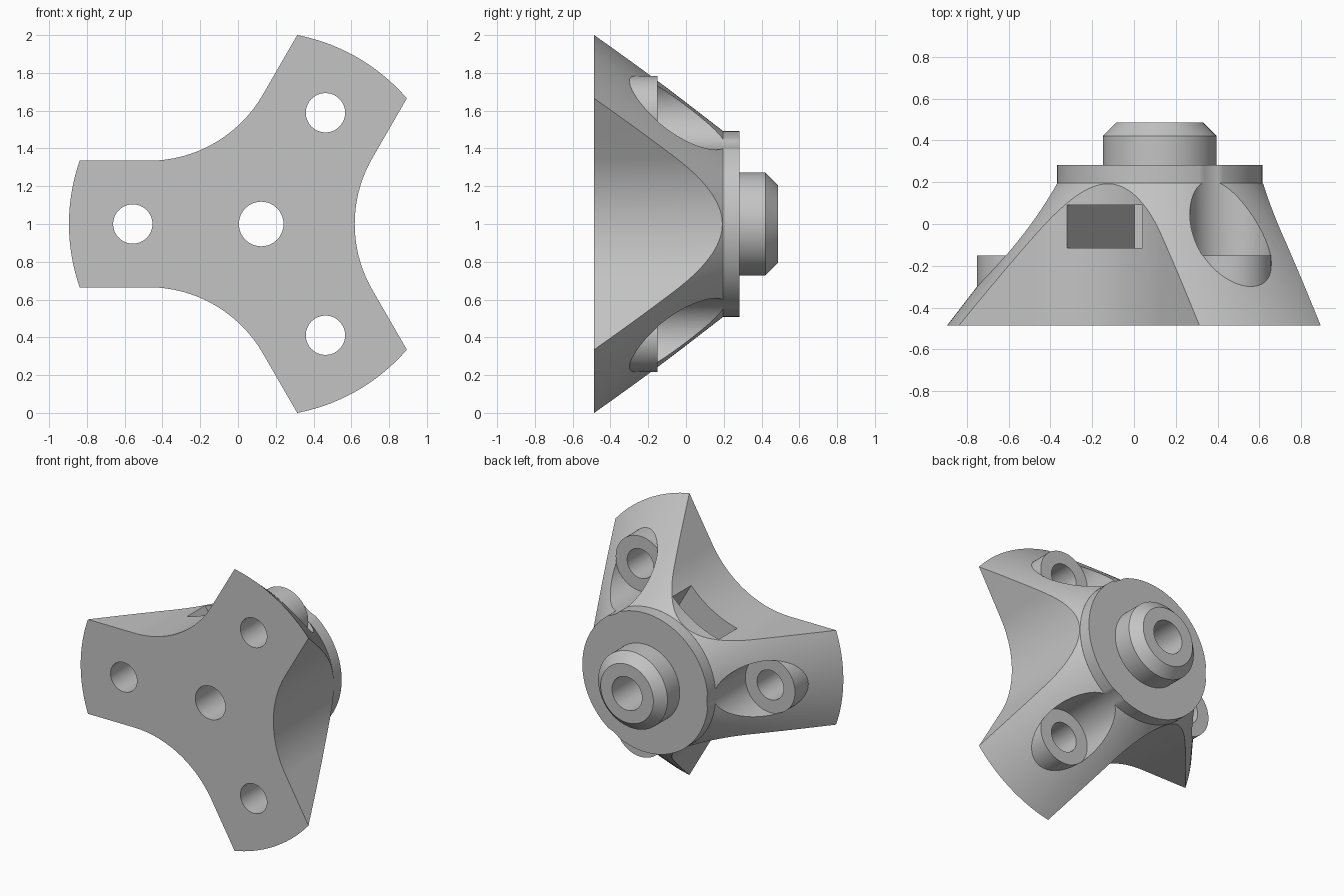
import bpy
import bmesh
from math import sin, cos, radians, pi

if "Cube" in bpy.data.objects:
    bpy.data.objects.remove(bpy.data.objects["Cube"])

CX, CZ = 0.123, 1.0          # main axis, running along y
FRONT, SHOULDER, BACK = -0.486, 0.195, 0.486
ARMS = (60, 180, 300)
ARM_HALF, BOLT_RADIUS = 0.335, 0.68

grey = bpy.data.materials.new("plain grey")
grey.use_nodes = True
grey.diffuse_color = (0.55, 0.55, 0.55, 1)
grey.node_tree.nodes["Principled BSDF"].inputs["Base Color"].default_value = (0.55, 0.55, 0.55, 1)


def turn(u, w, deg):
    a = radians(deg)
    return u * cos(a) - w * sin(a), u * sin(a) + w * cos(a)


def circle(r, centre=(0, 0), n=96):
    return [(centre[0] + r * cos(2 * pi * i / n), centre[1] + r * sin(2 * pi * i / n))
            for i in range(n)]


def loft(name, sections):
    """Closed solid through (y, outline) sections along the main axis."""
    bm = bmesh.new()
    rings = [[bm.verts.new((CX + u, y, CZ + w)) for u, w in pts] for y, pts in sections]
    for a, b in zip(rings, rings[1:]):
        for i in range(len(a)):
            j = (i + 1) % len(a)
            bm.faces.new((a[i], a[j], b[j], b[i]))
    bm.faces.new(rings[0])
    bm.faces.new(rings[-1])
    bmesh.ops.recalc_face_normals(bm, faces=bm.faces)
    mesh = bpy.data.meshes.new(name)
    bm.to_mesh(mesh)
    bm.free()
    mesh.materials.append(grey)
    obj = bpy.data.objects.new(name, mesh)
    bpy.context.collection.objects.link(obj)
    return obj


def cylinder(name, r, y0, y1, centre=(0, 0), n=64):
    outline = circle(r, centre, n)
    return loft(name, [(y0, outline), (y1, outline)])


def combine(target, tool, operation):
    mod = target.modifiers.new(operation, 'BOOLEAN')
    mod.operation, mod.object, mod.solver = operation, tool, 'EXACT'
    bpy.context.view_layer.objects.active = target
    bpy.ops.object.modifier_apply(modifier=mod.name)
    bpy.data.objects.remove(tool)


# Three-armed outline: concave fillets between straight-sided arms
gap = 0.495
fillet_centre = (gap - ARM_HALF) / (1 - sin(radians(60)))
fillet = fillet_centre - gap
outline = []
for arm in ARMS:
    for i in range(33):
        a = radians(210 - 60 * i / 32)
        outline.append(turn(fillet_centre + fillet * cos(a), fillet * sin(a), arm - 60))
    outline += [turn(1.3, -ARM_HALF, arm), turn(1.3, ARM_HALF, arm)]

# Conical body trimmed to the outline
body = loft("three_arm_body", [(FRONT, circle(1.018, n=192)), (SHOULDER, circle(0.493, n=192))])
combine(body, loft("outline_cutter", [(-0.8, outline), (0.6, outline)]), 'INTERSECT')

# Flange and chamfered hub
hub = loft("flange_and_hub", [(SHOULDER, circle(0.493)), (0.283, circle(0.493)),
                              (0.2831, circle(0.272)), (0.421, circle(0.272)),
                              (BACK, circle(0.207))])

# Bolt bosses, their round seats and through holes
for arm in ARMS:
    centre = turn(BOLT_RADIUS, 0, arm)
    combine(body, cylinder("boss", 0.194, -0.45, 0.1, centre), 'UNION')
    for part in (body, hub):
        combine(part, cylinder("seat_cutter", 0.196, -0.15, 0.7, centre), 'DIFFERENCE')
    combine(body, cylinder("bolt_cutter", 0.104, -0.8, 0.6, centre), 'DIFFERENCE')

# Nut slot, open through the upper right gap, with a hexagonal end
half = 0.208
slot = [turn(u, w, 120) for u, w in
        ((1.0, half), (-0.12, half), (-0.24, 0), (-0.12, -half), (1.0, -half))]
combine(body, loft("slot_cutter", [(-0.115, slot), (0.09, slot)]), 'DIFFERENCE')

# Central bore
for part in (body, hub):
    combine(part, cylinder("bore_cutter", 0.118, -0.8, 0.8), 'DIFFERENCE')

# Smooth curved walls, crisp edges
bpy.ops.object.select_all(action='DESELECT')
for part in (body, hub):
    part.select_set(True)
bpy.context.view_layer.objects.active = body
bpy.ops.object.shade_smooth_by_angle(angle=radians(25))
